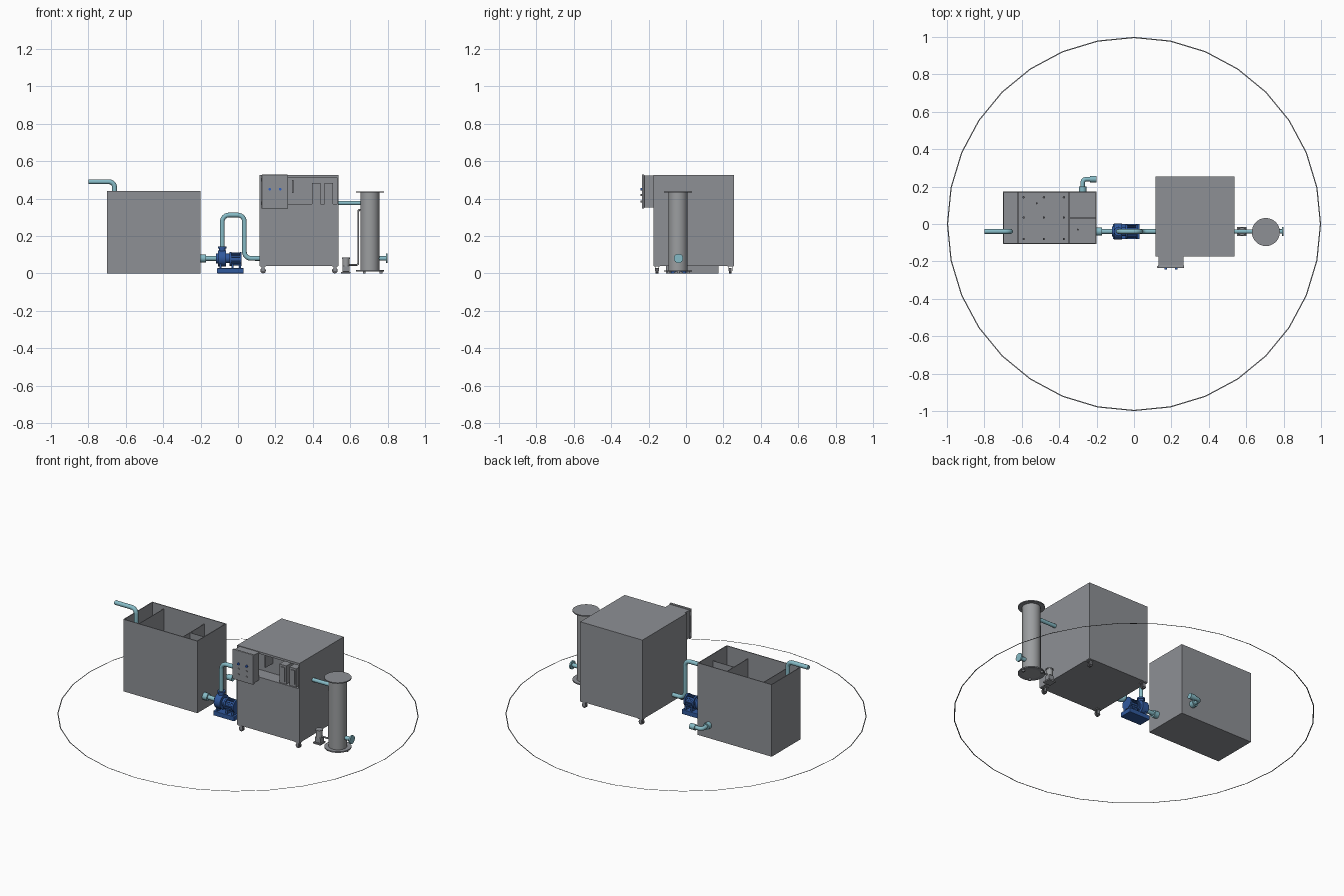
import bpy, bmesh, math
from mathutils import Vector, Matrix

if "Cube" in bpy.data.objects:
    bpy.data.objects.remove(bpy.data.objects["Cube"])


def material(name, rgb):
    m = bpy.data.materials.new(name)
    m.diffuse_color = (*rgb, 1)
    m.use_nodes = True
    m.node_tree.nodes["Principled BSDF"].inputs["Base Color"].default_value = m.diffuse_color
    return m


GREY = material("steel grey", (0.27, 0.28, 0.30))
LIGHT = material("light steel", (0.33, 0.34, 0.35))
DARK = material("dark grey", (0.10, 0.10, 0.11))
TEAL = material("pipe teal", (0.24, 0.50, 0.57))
BLUE = material("pump blue", (0.03, 0.10, 0.34))
LAMP = material("lamp blue", (0.03, 0.12, 0.55))
Y = -0.04  # shared pipe line


def finish(name, bm, mat, smooth=False):
    me = bpy.data.meshes.new(name)
    bm.to_mesh(me)
    bm.free()
    ob = bpy.data.objects.new(name, me)
    bpy.context.collection.objects.link(ob)
    me.materials.append(mat)
    if smooth:
        bpy.ops.object.select_all(action='DESELECT')
        bpy.context.view_layer.objects.active = ob
        ob.select_set(True)
        bpy.ops.object.shade_smooth_by_angle(angle=math.radians(35))
    return ob


def box(name, lo, hi, mat, bevel=0):
    bm = bmesh.new()
    c = [(a + b) / 2 for a, b in zip(lo, hi)]
    s = [b - a for a, b in zip(lo, hi)]
    bmesh.ops.create_cube(bm, size=1, matrix=Matrix.Translation(c) @ Matrix.Diagonal((*s, 1)))
    if bevel:
        bmesh.ops.bevel(bm, geom=bm.edges[:], offset=bevel, segments=2, affect='EDGES', profile=0.5)
    return finish(name, bm, mat)


def rod(name, a, b, r, mat, sides=24):
    a, b = Vector(a), Vector(b)
    d = b - a
    rot = d.to_track_quat('Z', 'Y').to_matrix().to_4x4()
    bm = bmesh.new()
    bmesh.ops.create_cone(bm, cap_ends=True, segments=sides, radius1=r, radius2=r, depth=d.length,
                          matrix=Matrix.Translation((a + b) / 2) @ rot)
    return finish(name, bm, mat, True)


def pipe(name, pts, r, mat, bend=0.03):
    # swept tube with rounded corners
    pts = [Vector(p) for p in pts]
    path = [pts[0]]
    for p, q, n in zip(pts, pts[1:], pts[2:]):
        s, e = q + (p - q).normalized() * bend, q + (n - q).normalized() * bend
        c = s + e - q
        for i in range(7):
            t = i * math.pi / 12
            path.append(c + (s - c) * math.cos(t) + (e - c) * math.sin(t))
    path.append(pts[-1])
    cu = bpy.data.curves.new(name, 'CURVE')
    cu.dimensions = '3D'
    cu.bevel_depth = r
    cu.bevel_resolution = 4
    cu.use_fill_caps = True
    sp = cu.splines.new('POLY')
    sp.points.add(len(path) - 1)
    for k, p in zip(sp.points, path):
        k.co = (*p, 1)
    ob = bpy.data.objects.new(name, cu)
    bpy.context.collection.objects.link(ob)
    cu.materials.append(mat)
    bpy.ops.object.select_all(action='DESELECT')
    bpy.context.view_layer.objects.active = ob
    ob.select_set(True)
    bpy.ops.object.convert(target='MESH')
    bpy.ops.object.shade_smooth_by_angle(angle=math.radians(35))


# thin ground ring
bm = bmesh.new()
rings = [[bm.verts.new((r * math.cos(i * math.pi / 16), r * math.sin(i * math.pi / 16), 0.001))
          for i in range(32)] for r in (1.0, 0.994)]
for i in range(32):
    j = (i + 1) % 32
    bm.faces.new((rings[0][i], rings[0][j], rings[1][j], rings[1][i]))
finish("ground_ring", bm, GREY)

# open tank with walls, floor and baffles
x0, x1, y0, y1, h, t = -0.70, -0.20, -0.107, 0.173, 0.44, 0.005
box("tank_floor", (x0, y0, 0), (x1, y1, t), GREY)
box("tank_wall_left", (x0, y0, 0), (x0 + t, y1, h), GREY)
box("tank_wall_right", (x1 - t, y0, 0), (x1, y1, h), GREY)
box("tank_wall_front", (x0, y0, 0), (x1, y0 + t, h), GREY)
box("tank_wall_back", (x0, y1 - t, 0), (x1, y1, h), GREY)
box("inlet_baffle", (-0.622, y0, 0.0), (-0.618, y1, 0.42), GREY)
box("middle_baffle", (-0.349, y0, 0.0), (-0.345, y1, 0.40), GREY)
box("cross_baffle", (-0.345, 0.03, 0.0), (x1, 0.034, 0.40), GREY)
for x in (-0.59, -0.482, -0.375):
    for y in (-0.08, 0.035, 0.143):
        rod("floor_nozzle", (x, y, t), (x, y, 0.02), 0.006, DARK, 12)
rod("floor_nozzle", (-0.52, 0.11, t), (-0.52, 0.11, 0.02), 0.005, DARK, 12)
rod("floor_nozzle", (-0.30, -0.03, t), (-0.30, -0.03, 0.02), 0.005, DARK, 12)

# tank pipes
pipe("inlet_pipe", [(-0.80, Y, 0.49), (-0.66, Y, 0.49), (-0.66, Y, 0.40)], 0.013, TEAL)
pipe("drain_pipe", [(-0.275, 0.17, 0.08), (-0.275, 0.24, 0.08), (-0.20, 0.24, 0.08)], 0.012, TEAL, 0.02)
rod("drain_collar", (-0.275, 0.172, 0.08), (-0.275, 0.20, 0.08), 0.02, TEAL)
rod("drain_end_collar", (-0.235, 0.24, 0.08), (-0.20, 0.24, 0.08), 0.017, TEAL)
pipe("suction_pipe", [(-0.20, Y, 0.08), (-0.10, Y, 0.08)], 0.013, TEAL)
rod("suction_collar", (-0.20, Y, 0.08), (-0.17, Y, 0.08), 0.021, TEAL)

# feed pump
box("pump_base", (-0.112, -0.08, 0), (0.03, 0.0, 0.028), BLUE, 0.003)
rod("pump_inlet_flange", (-0.118, Y, 0.08), (-0.106, Y, 0.08), 0.026, BLUE)
rod("pump_volute", (-0.106, Y, 0.08), (-0.064, Y, 0.08), 0.043, BLUE, 32)
rod("pump_outlet_neck", (-0.084, Y, 0.10), (-0.084, Y, 0.142), 0.017, BLUE)
rod("pump_outlet_flange", (-0.084, Y, 0.134), (-0.084, Y, 0.143), 0.023, BLUE)
rod("pump_shaft_housing", (-0.064, Y, 0.08), (-0.045, Y, 0.08), 0.025, BLUE)
rod("pump_motor", (-0.045, Y, 0.076), (0.018, Y, 0.076), 0.029, BLUE)
for x in (-0.046, 0.010):
    rod("motor_end_ring", (x, Y, 0.076), (x + 0.010, Y, 0.076), 0.037, BLUE)
for i in range(16):  # cooling fins around the motor
    a = i * math.pi / 8
    fin = box("motor_fin", (-0.036, -0.0015, 0.027), (0.010, 0.0015, 0.035), BLUE)
    fin.matrix_world = Matrix.Translation((0, Y, 0.076)) @ Matrix.Rotation(a, 4, 'X')
for x in (-0.10, -0.035, 0.005):
    box("pump_foot", (x, -0.07, 0.026), (x + 0.012, -0.01, 0.05), BLUE)
pipe("riser_pipe", [(-0.084, Y, 0.14), (-0.084, Y, 0.312), (0.034, Y, 0.312),
                    (0.034, Y, 0.08), (0.12, Y, 0.08)], 0.0125, TEAL, 0.035)

# cabinet body with an open recess cut in its upper front
cx0, cx1, cy0, cy1, cz0, cz1 = 0.116, 0.536, -0.173, 0.255, 0.04, 0.525
rx0, rx1, rz0, rz1, ry = 0.125, 0.530, 0.37, 0.512, -0.09
box("cabinet_lower", (cx0, cy0, cz0), (cx1, cy1, rz0), GREY)
box("cabinet_upper_rear", (cx0, ry, rz0), (cx1, cy1, cz1), GREY)
box("cabinet_top_rail", (cx0, cy0, rz1), (cx1, ry, cz1), GREY)
box("cabinet_left_rail", (cx0, cy0, rz0), (rx0, ry, rz1), GREY)
box("cabinet_right_rail", (rx1, cy0, rz0), (cx1, ry, rz1), GREY)
box("recess_divider", (0.29, -0.16, 0.43), (0.298, ry, 0.50), GREY)
for x in (0.395, 0.462):
    box("recess_unit", (x, -0.165, rz0), (x + 0.047, ry, 0.482), GREY)
    box("recess_unit_plate", (x + 0.008, -0.169, 0.385), (x + 0.039, -0.165, 0.47), GREY)

# casters
for x in (cx0 + 0.018, cx1 - 0.018):
    for y in (cy0 + 0.018, cy1 - 0.018):
        box("caster_plate", (x - 0.016, y - 0.016, 0.036), (x + 0.016, y + 0.016, 0.041), GREY)
        for s in (-1, 1):
            box("caster_fork", (x - 0.008, y + s * 0.009 - 0.0015, 0.012),
                (x + 0.008, y + s * 0.009 + 0.0015, 0.038), GREY)
        rod("caster_wheel", (x, y - 0.007, 0.015), (x, y + 0.007, 0.015), 0.015, DARK, 16)

# control box with door, lamps and knobs
box("control_box", (0.132, -0.225, 0.352), (0.264, cy0, 0.522), GREY)
box("control_door", (0.126, -0.236, 0.346), (0.268, -0.222, 0.528), GREY, 0.004)
for x in (0.17, 0.225):
    rod("indicator_lamp", (x, -0.236, 0.45), (x, -0.243, 0.45), 0.007, LAMP, 16)
    for z in (0.385, 0.418):
        rod("control_knob", (x, -0.236, z), (x, -0.242, z), 0.005, GREY, 16)
for z in (0.375, 0.50):
    rod("door_hinge", (0.127, -0.229, z - 0.01), (0.127, -0.229, z + 0.01), 0.004, GREY, 12)

# filter column with flanges
C = 0.705
rod("filter_column", (C, Y - 0.003, 0.01), (C, Y - 0.003, 0.436), 0.051, LIGHT, 32)
rod("column_base_flange", (C, Y - 0.003, 0.010), (C, Y - 0.003, 0.017), 0.075, GREY, 32)
rod("column_top_flange", (C, Y - 0.003, 0.432), (C, Y - 0.003, 0.438), 0.075, GREY, 32)
for i in range(3):  # short legs
    a = i * math.tau / 3
    x, y = C + 0.06 * math.cos(a), Y + 0.06 * math.sin(a)
    rod("column_foot", (x, y, 0), (x, y, 0.012), 0.008, GREY, 12)
pipe("cabinet_outlet_pipe", [(0.53, Y, 0.376), (0.665, Y, 0.376)], 0.0115, TEAL)
pipe("column_outlet_pipe", [(0.75, Y, 0.08), (0.795, Y, 0.08)], 0.012, TEAL)
rod("column_outlet_flange", (0.791, Y, 0.08), (0.80, Y, 0.08), 0.025, TEAL)

# small dosing pump and its thin line to the column
box("dosing_base", (0.552, Y - 0.025, 0), (0.602, Y + 0.025, 0.008), GREY)
box("dosing_body", (0.558, Y - 0.018, 0.008), (0.597, Y + 0.018, 0.04), GREY, 0.003)
rod("dosing_motor", (0.577, Y, 0.04), (0.577, Y, 0.08), 0.019, LIGHT)
rod("dosing_motor_cap", (0.577, Y, 0.078), (0.577, Y, 0.085), 0.022, GREY)
pipe("dosing_line", [(0.595, Y, 0.045), (0.643, Y, 0.045), (0.643, Y, 0.34), (0.67, Y, 0.34)],
     0.005, GREY, 0.01)
